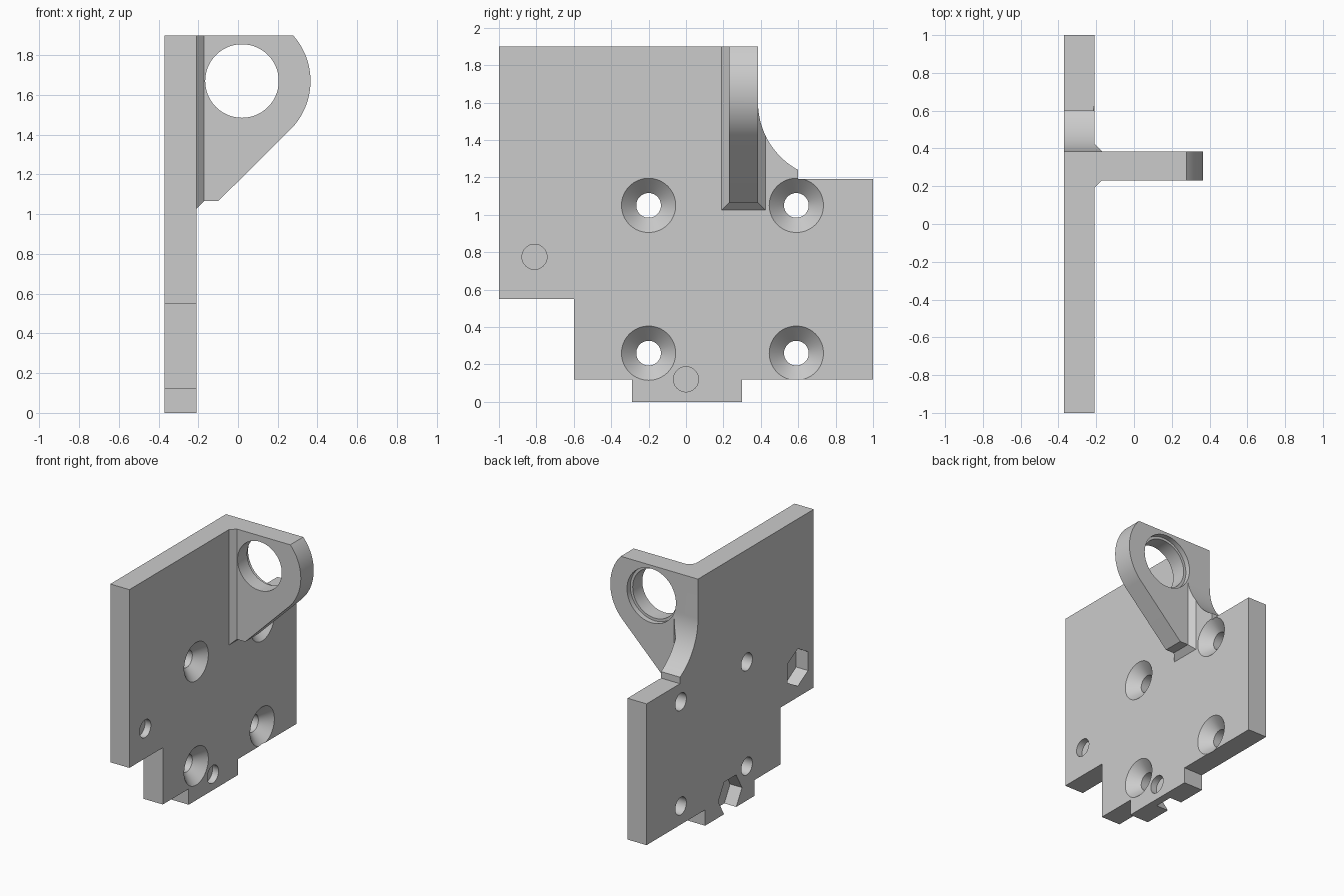
import bpy, bmesh
from math import cos, sin, radians

if "Cube" in bpy.data.objects:
    bpy.data.objects.remove(bpy.data.objects["Cube"], do_unlink=True)

grey = bpy.data.materials.new("light grey")
grey.use_nodes = True
grey.diffuse_color = (0.6, 0.6, 0.6, 1)
grey.node_tree.nodes["Principled BSDF"].inputs["Base Color"].default_value = (0.6, 0.6, 0.6, 1)


def arc(u, v, r, start, end, n):
    """Points on a circular arc, both ends included."""
    steps = [radians(start + (end - start) * i / n) for i in range(n + 1)]
    return [(u + r * cos(a), v + r * sin(a)) for a in steps]


def ring(u, v, r, n=64, phase=0):
    return arc(u, v, r, phase, phase + 360, n)[:-1]


def loft(name, axis, sections):
    """Solid through (offset, outline) sections along x or y; outlines are (side, z)."""
    bm = bmesh.new()
    loops = []
    for d, pts in sections:
        loops.append([bm.verts.new((d, u, z) if axis == "x" else (u, d, z)) for u, z in pts])
    bm.faces.new(loops[0])
    bm.faces.new(loops[-1])
    for a, b in zip(loops, loops[1:]):
        for i in range(len(a)):
            j = (i + 1) % len(a)
            bm.faces.new((a[i], a[j], b[j], b[i]))
    bmesh.ops.recalc_face_normals(bm, faces=bm.faces)
    mesh = bpy.data.meshes.new(name)
    bm.to_mesh(mesh)
    bm.free()
    mesh.materials.append(grey)
    obj = bpy.data.objects.new(name, mesh)
    bpy.context.collection.objects.link(obj)
    return obj


def prism(name, axis, pts, lo, hi):
    return loft(name, axis, [(lo, pts), (hi, pts)])


def combine(target, tool, operation):
    mod = target.modifiers.new("combine", "BOOLEAN")
    mod.operation = operation
    mod.solver = "EXACT"
    mod.object = tool
    bpy.context.view_layer.objects.active = target
    bpy.ops.object.modifier_apply(modifier=mod.name)
    bpy.data.objects.remove(tool, do_unlink=True)


BACK, FACE, TOP = -0.37, -0.21, 1.9
LUG_Y = (0.23, 0.385)

# Mounting plate with stepped lower edge
outline = [(-1, TOP), (0.6, TOP), (0.6, 1.19), (1, 1.19), (1, 0.12), (0.3, 0.12), (0.3, 0),
           (-0.29, 0), (-0.29, 0.12), (-0.6, 0.12), (-0.6, 0.55), (-1, 0.55)]
bracket = prism("mounting_bracket", "x", outline, BACK, FACE)

# Projecting lug with a rounded nose
nose = arc(0.02, 1.67, 0.345, -45, 41.8, 32)
lug = prism("lug", "y", [(-0.3, TOP), (-0.3, 1.065), (-0.1, 1.065)] + nose[:-1] + [(0.277, TOP)], *LUG_Y)
combine(bracket, lug, "UNION")


# Chamfered root where the lug meets the plate
def root(grow):
    a, b, z = LUG_Y[0] - grow, LUG_Y[1] + grow, 1.065 - grow
    return [(a, z), (b, z), (b, TOP), (a, TOP)]


combine(bracket, loft("root", "x", [(-0.25, root(0.08)), (-0.17, root(0))]), "UNION")

# Concave corner behind the lug
corner = arc(0.795, 1.6, 0.41, 180, 270, 40) + [(1.2, 1.19), (1.2, 2.1), (LUG_Y[1], 2.1)]
combine(bracket, prism("corner", "x", corner, -0.6, 0.6), "DIFFERENCE")

# Bore through the lug with a shallow counterbore at the rear
bore = loft("bore", "y", [(0.1, ring(0.02, 1.67, 0.185)), (0.345, ring(0.02, 1.67, 0.185)),
                          (0.345, ring(0.02, 1.67, 0.205)), (0.5, ring(0.02, 1.67, 0.205))])
combine(bracket, bore, "DIFFERENCE")

# Four countersunk screw holes
for y in (-0.2, 0.59):
    for z in (0.26, 1.05):
        screw = loft("screw", "x", [(-0.5, ring(y, z, 0.066)), (FACE - 0.079, ring(y, z, 0.066)),
                                    (FACE + 0.01, ring(y, z, 0.155))])
        combine(bracket, screw, "DIFFERENCE")

# Hexagonal nut pockets on the back, blind round holes on the face
for y, z, turn in ((-0.81, 0.775, 30), (0.0, 0.12, 0)):
    combine(bracket, prism("nut", "x", ring(y, z, 0.142, 6, turn), -0.5, BACK + 0.1), "DIFFERENCE")
    combine(bracket, prism("blind", "x", ring(y, z, 0.067, 48), BACK + 0.11, 0), "DIFFERENCE")

bpy.ops.object.select_all(action="DESELECT")
bracket.select_set(True)
bpy.context.view_layer.objects.active = bracket
bpy.ops.object.shade_smooth_by_angle(angle=radians(25))
